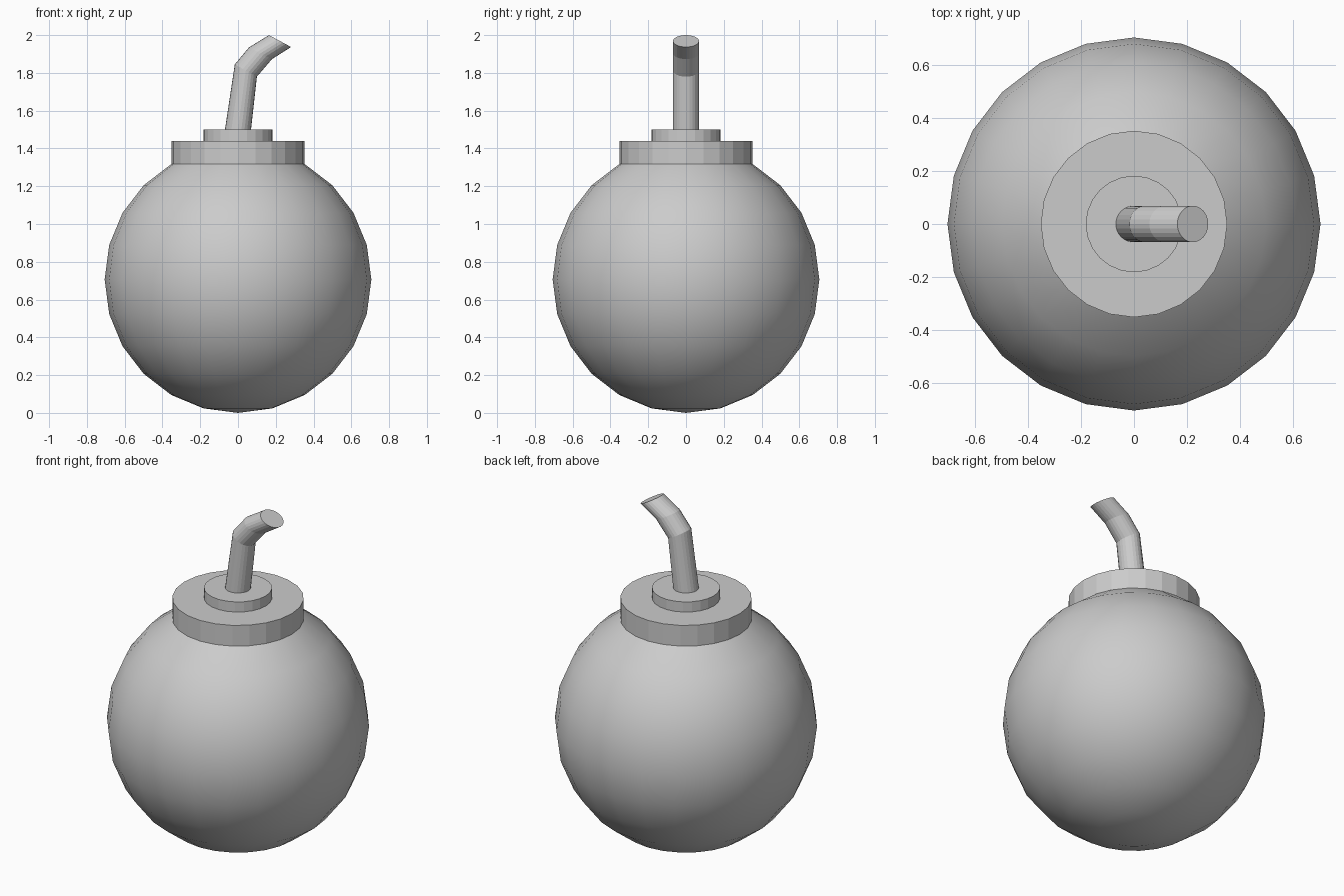
import bpy, bmesh
from math import sin, cos, pi, radians

if "Cube" in bpy.data.objects:
    bpy.data.objects.remove(bpy.data.objects["Cube"])

SEG = 24          # sides around every part
R = 0.706         # ball radius, also the height of its centre


def skin_rings(name, rings, cap_end=False, smooth=False):
    """Bridge rings given as (centre_x, centre_z, half_x, half_z, half_y)."""
    bm = bmesh.new()
    loops = []
    for cx, cz, hx, hz, hy in rings:
        if hy < 1e-6:  # pole
            loops.append([bm.verts.new((cx, 0, cz))] * SEG)
            continue
        loops.append([bm.verts.new((cx + hx * cos(a), hy * sin(a), cz + hz * cos(a)))
                      for a in (2 * pi * i / SEG for i in range(SEG))])
    for low, high in zip(loops, loops[1:]):
        for i in range(SEG):
            j = (i + 1) % SEG
            corners = list(dict.fromkeys((low[i], low[j], high[j], high[i])))
            bm.faces.new(corners).smooth = smooth
    if cap_end:
        bm.faces.new(loops[-1])
    bmesh.ops.recalc_face_normals(bm, faces=bm.faces)
    mesh = bpy.data.meshes.new(name)
    bm.to_mesh(mesh)
    bm.free()
    obj = bpy.data.objects.new(name, mesh)
    bpy.context.collection.objects.link(obj)
    return obj


def lathe(name, profile, **options):
    return skin_rings(name, [(0, z, r, 0, r) for r, z in profile], **options)


# Round body, open at the top where the cap rises
ball = [(R * cos(radians(a)), R + R * sin(radians(a))) for a in range(-90, 61, 15)]
lathe("body", ball, smooth=True)

# Stepped cap continuing from the top ring of the body
cap_r, cap_z = ball[-1]
inner_r = R * cos(radians(75))
lathe("cap", [(cap_r, cap_z), (cap_r, 1.44), (inner_r, 1.44), (inner_r, 1.50)],
      cap_end=True)

# Bent fuse: left and right edge points of each cross-section (x, z)
sections = [((-0.069, 1.50), (0.069, 1.50)),
            ((-0.017, 1.845), (0.10, 1.78)),
            ((0.058, 1.935), (0.18, 1.873)),
            ((0.164, 2.00), (0.281, 1.937))]
rings = [((lx + rx) / 2, (lz + rz) / 2, (rx - lx) / 2, (rz - lz) / 2, 0.069)
         for (lx, lz), (rx, rz) in sections]
skin_rings("fuse", rings, cap_end=True)
